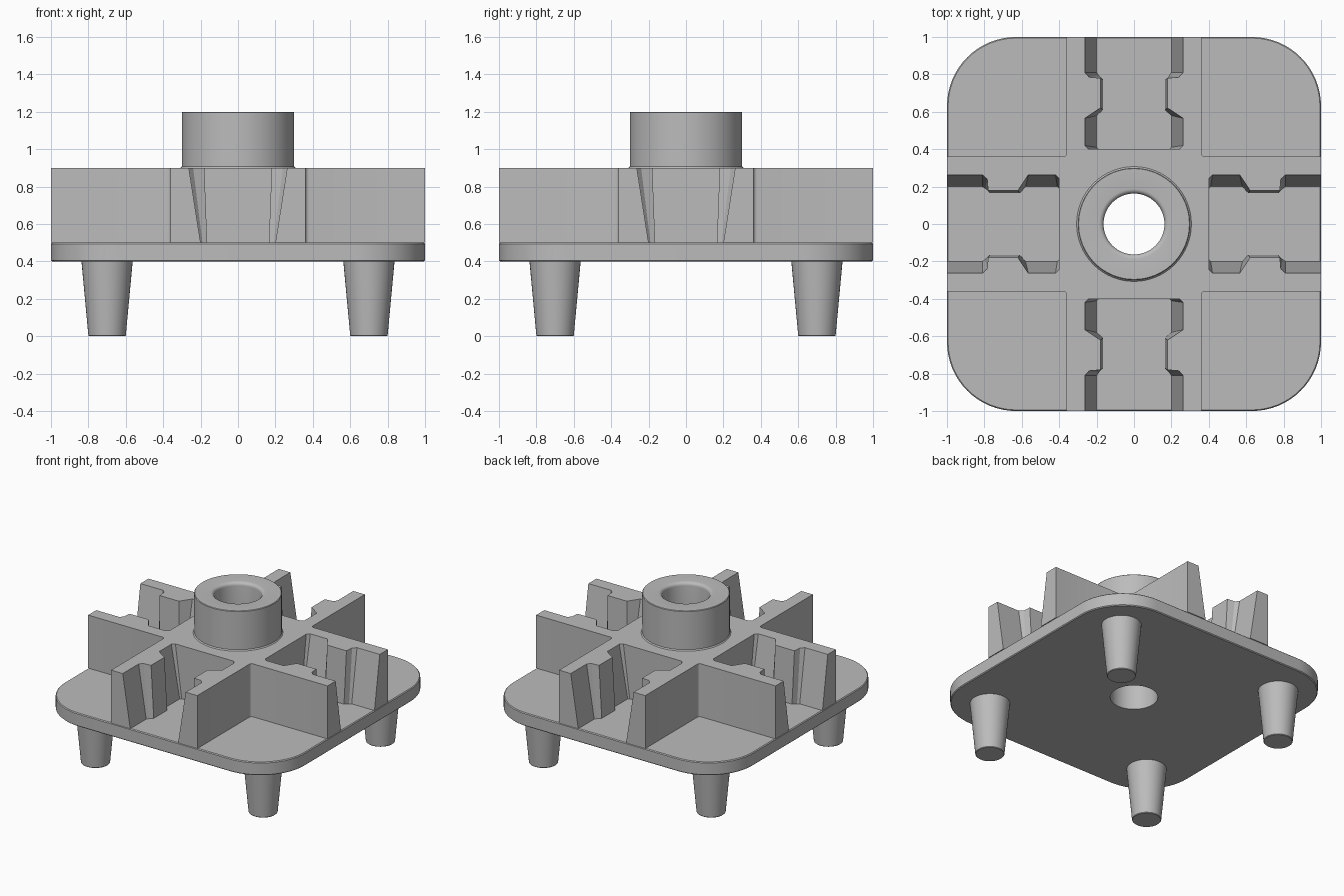
import bpy, bmesh, math
from mathutils import Matrix, Vector

cube = bpy.data.objects.get("Cube")
if cube:
    bpy.data.objects.remove(cube, do_unlink=True)

grey = bpy.data.materials.new("plain grey")
grey.use_nodes = True
colour = (0.5, 0.5, 0.5, 1)
grey.diffuse_color = colour
grey.node_tree.nodes["Principled BSDF"].inputs["Base Color"].default_value = colour


def finish(name, bm):
    bmesh.ops.recalc_face_normals(bm, faces=bm.faces)
    mesh = bpy.data.meshes.new(name)
    bm.to_mesh(mesh)
    bm.free()
    mesh.materials.append(grey)
    obj = bpy.data.objects.new(name, mesh)
    bpy.context.collection.objects.link(obj)
    return obj


def activate(obj):
    bpy.ops.object.select_all(action='DESELECT')
    obj.select_set(True)
    bpy.context.view_layer.objects.active = obj


def smooth(obj):
    activate(obj)
    bpy.ops.object.shade_smooth_by_angle(angle=math.radians(30))


def loft(name, low, high, z0, z1):
    """Solid between two outlines with matching points."""
    bm = bmesh.new()
    a = [bm.verts.new((x, y, z0)) for x, y in low]
    b = [bm.verts.new((x, y, z1)) for x, y in high]
    bm.faces.new(a)
    bm.faces.new(b)
    for i in range(len(a)):
        j = (i + 1) % len(a)
        bm.faces.new((a[i], a[j], b[j], b[i]))
    return finish(name, bm)


def revolve(name, profile, steps=64, closed=False):
    """Lathe an (r, z) profile; open profiles get flat end caps."""
    bm = bmesh.new()
    rings = []
    for r, z in profile:
        rings.append([bm.verts.new((r * math.cos(t), r * math.sin(t), z))
                      for t in (math.tau * i / steps for i in range(steps))])
    pairs = list(zip(rings, rings[1:]))
    if closed:
        pairs.append((rings[-1], rings[0]))
    else:
        bm.faces.new(rings[0])
        bm.faces.new(rings[-1])
    for p, q in pairs:
        for i in range(steps):
            j = (i + 1) % steps
            bm.faces.new((p[i], p[j], q[j], q[i]))
    return finish(name, bm)


def arc(cx, cy, r, start, end, n):
    angles = [math.radians(start + (end - start) * i / n) for i in range(n + 1)]
    return [(cx + r * math.cos(t), cy + r * math.sin(t)) for t in angles]


def four_turns(points):
    """Repeat a quarter outline around the centre."""
    out = []
    for k in range(4):
        turn = Matrix.Rotation(k * math.pi / 2, 2)
        out += [tuple(turn @ Vector(p)) for p in points]
    return out


# Base plate with rounded corners
outline = four_turns(arc(0.63, 0.63, 0.37, 0, 90, 16))
plate = loft("base_plate", outline, outline, 0.4, 0.5)
bevel = plate.modifiers.new("edge", 'BEVEL')
bevel.width = 0.006
bevel.limit_method = 'ANGLE'
bevel.angle_limit = math.radians(60)

# Cross of ribs with drafted, necked slots open at the ends
OUTER = 0.36


def cross_outline(slot):
    side = [(x, y) for x, y in slot]
    arm = arc(OUTER + 0.02, OUTER + 0.02, 0.02, 270, 180, 4)
    arm += [(OUTER, 1)] + side
    arm += [(-x, y) for x, y in reversed(side)] + [(-OUTER, 1)]
    return four_turns(arm)


slot_low = [(0.2, 1), (0.2, 0.81), (0.19, 0.795), (0.165, 0.77),
            (0.165, 0.61), (0.2, 0.58), (0.2, 0.41), (0.19, 0.4)]
slot_high = [(0.263, 1), (0.263, 0.81), (0.24, 0.785), (0.18, 0.78),
             (0.18, 0.62), (0.263, 0.565), (0.263, 0.42), (0.243, 0.4)]
ribs = loft("cross_ribs", cross_outline(slot_low), cross_outline(slot_high), 0.5, 0.9)

# Central boss with a rounded bore mouth
BORE = 0.163
mouth = arc(BORE + 0.025, 1.175, 0.025, 180, 90, 5)
boss = revolve("central_boss", [(BORE, 0.9)] + mouth +
               [(0.296, 1.2), (0.3, 1.196), (0.3, 0.908), (0.307, 0.9)], closed=True)

# Bore through the plate and the ribs
cutter = revolve("bore_cutter", [(BORE, 0.2), (BORE, 1.4)])
cutter.hide_render = True
for part in (plate, ribs):
    cut = part.modifiers.new("bore", 'BOOLEAN')
    cut.object = cutter
    cut.operation = 'DIFFERENCE'
    cut.solver = 'EXACT'
    activate(part)
    for m in list(part.modifiers):
        bpy.ops.object.modifier_apply(modifier=m.name)
bpy.data.objects.remove(cutter, do_unlink=True)

# Four tapered legs
for sx, side in ((1, "left"), (-1, "right")):
    for sy, end in ((-1, "front"), (1, "back")):
        leg = revolve(f"{end}_{side}_leg", [(0.096, 0), (0.1, 0.004), (0.137, 0.4)], 40)
        leg.location = (0.7 * sx, 0.7 * sy, 0)
        smooth(leg)

for part in (plate, ribs, boss):
    smooth(part)
